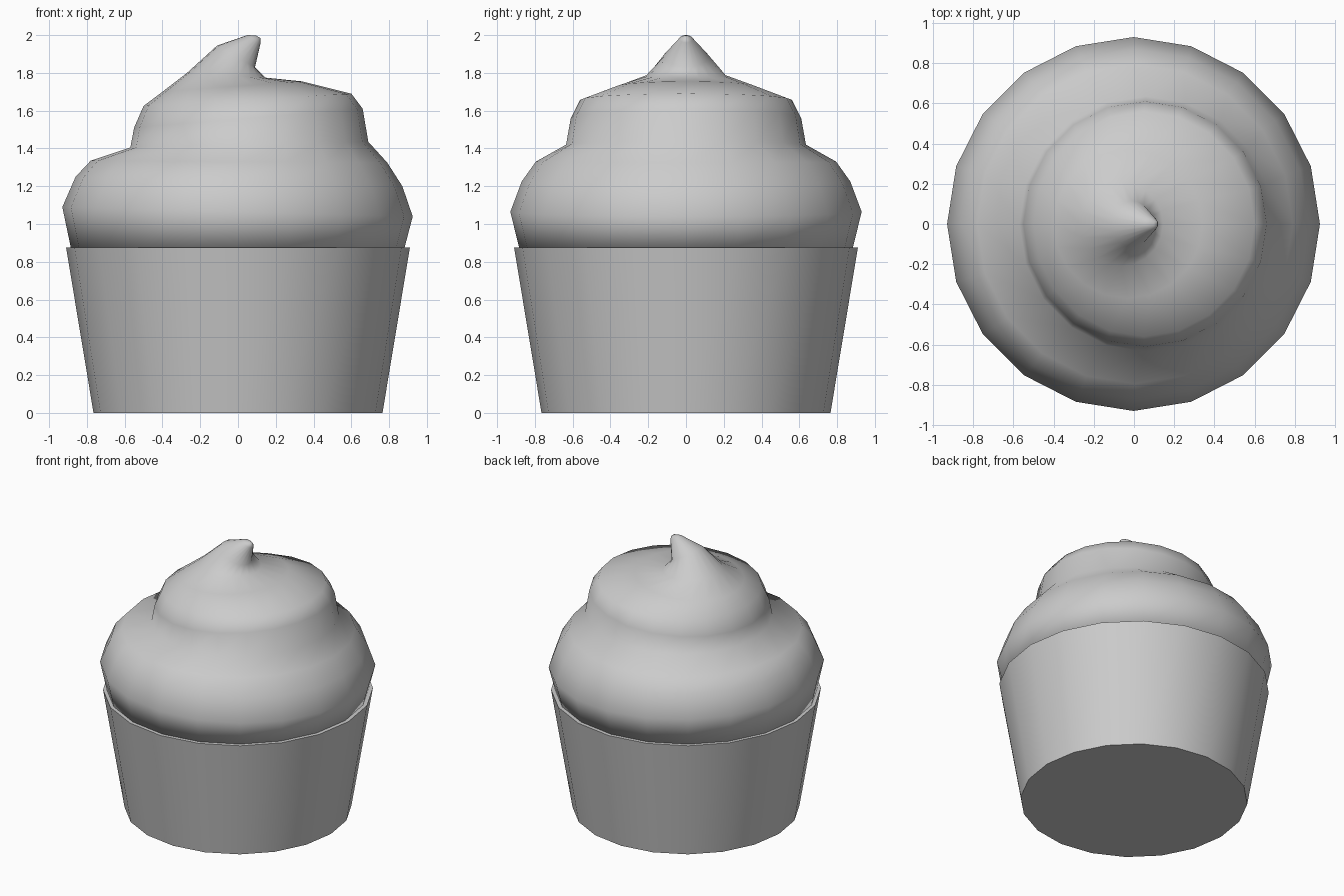
import bpy, bmesh
from math import cos, sin, pi, radians

if "Cube" in bpy.data.objects:
    bpy.data.objects.remove(bpy.data.objects["Cube"])

SIDES = 20


def loft(name, rings, angle):
    """Skin tilted ellipses given as (left x, left z, right x, right z, y radius)."""
    bm = bmesh.new()
    loops = []
    for lx, lz, rx, rz, ry in rings:
        loop = []
        for i in range(SIDES):
            a = 2 * pi * i / SIDES
            t = (1 + cos(a)) / 2
            loop.append(bm.verts.new((lx + (rx - lx) * t, ry * sin(a), lz + (rz - lz) * t)))
        loops.append(loop)
    for low, high in zip(loops, loops[1:]):
        for i in range(SIDES):
            j = (i + 1) % SIDES
            bm.faces.new((low[i], low[j], high[j], high[i]))
    bm.faces.new(loops[0][::-1])
    bm.faces.new(loops[-1])
    bmesh.ops.recalc_face_normals(bm, faces=bm.faces)
    mesh = bpy.data.meshes.new(name)
    bm.to_mesh(mesh)
    bm.free()
    obj = bpy.data.objects.new(name, mesh)
    bpy.context.collection.objects.link(obj)
    bpy.ops.object.select_all(action='DESELECT')
    obj.select_set(True)
    bpy.context.view_layer.objects.active = obj
    bpy.ops.object.shade_smooth_by_angle(angle=radians(angle))
    return obj


# Tapered paper cup with flat base and thin rim
loft("cup", [(-r, z, r, z, r) for r, z in ((0.765, 0), (0.91, 0.875))], 40)

# Swirled frosting: lower bulge, upper bulge, then the bent tip
loft("frosting", [
    (-0.882, 0.86, 0.878, 0.86, 0.88),
    (-0.93, 1.09, 0.925, 1.04, 0.93),
    (-0.86, 1.25, 0.87, 1.20, 0.87),
    (-0.78, 1.335, 0.79, 1.325, 0.795),
    (-0.57, 1.405, 0.69, 1.435, 0.635),
    (-0.55, 1.51, 0.66, 1.61, 0.61),
    (-0.50, 1.625, 0.60, 1.69, 0.56),
    (-0.40, 1.70, 0.34, 1.755, 0.37),
    (-0.27, 1.80, 0.145, 1.775, 0.21),
    (-0.11, 1.945, 0.09, 1.83, 0.115),
    (0.05, 2.0, 0.12, 1.96, 0.035),
    (0.095, 1.998, 0.118, 1.985, 0.012),
], 80)
